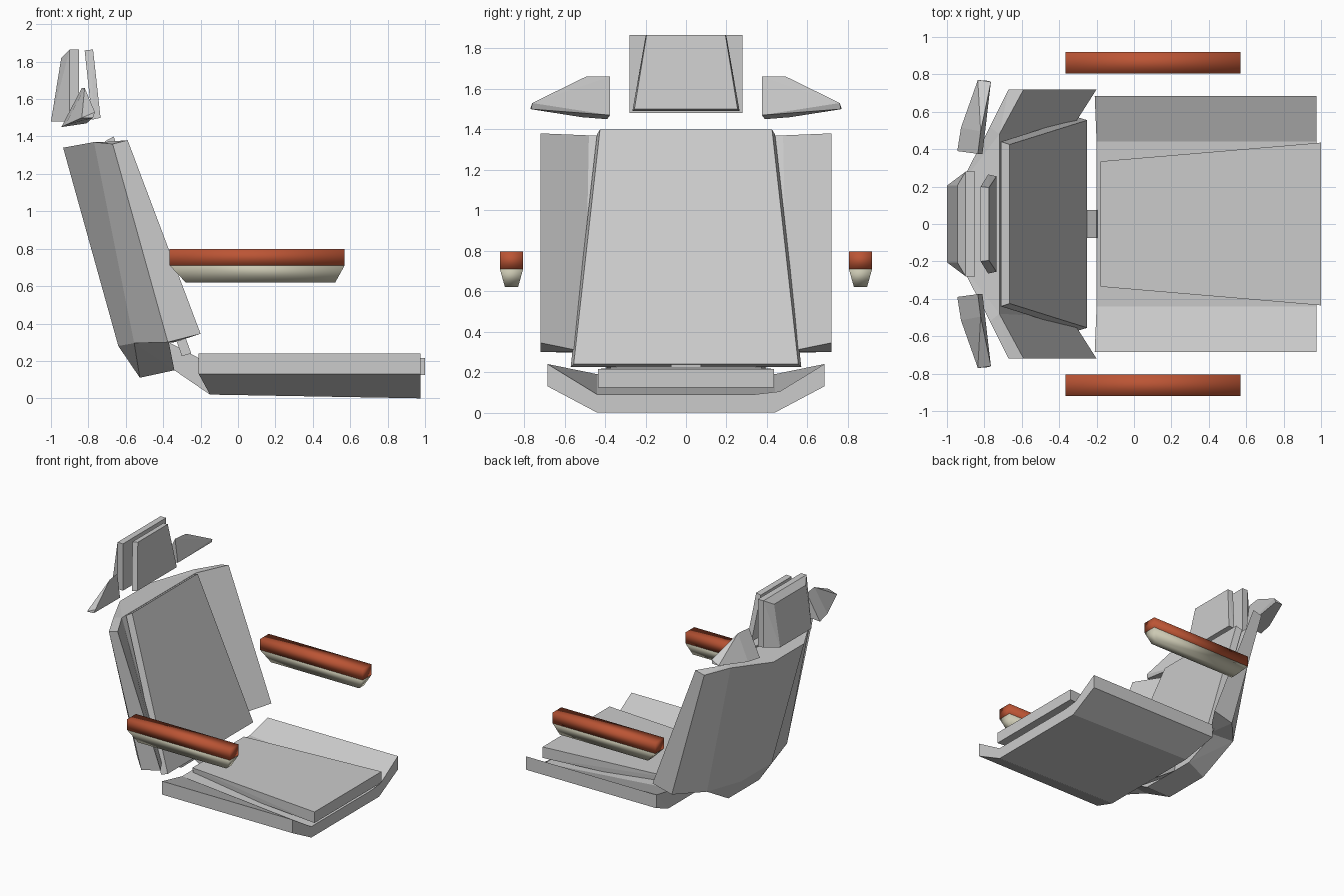
import bpy, bmesh
from math import radians

if "Cube" in bpy.data.objects:
    bpy.data.objects.remove(bpy.data.objects["Cube"])


def material(name, color):
    m = bpy.data.materials.new(name)
    m.diffuse_color = (*color, 1)
    m.use_nodes = True
    m.node_tree.nodes["Principled BSDF"].inputs["Base Color"].default_value = m.diffuse_color
    return m


def finish(name, bm, mat=None, smooth=False):
    bmesh.ops.recalc_face_normals(bm, faces=bm.faces)
    me = bpy.data.meshes.new(name)
    bm.to_mesh(me)
    bm.free()
    if mat:
        me.materials.append(mat)
    for p in me.polygons:
        p.use_smooth = smooth
    ob = bpy.data.objects.new(name, me)
    bpy.context.collection.objects.link(ob)
    return ob


def hull(name, pts, mat=None, smooth=False):
    """Convex solid around a few points."""
    bm = bmesh.new()
    vs = [bm.verts.new(p) for p in pts]
    res = bmesh.ops.convex_hull(bm, input=vs)
    loose = [v for v in bm.verts if not v.link_faces]
    bmesh.ops.delete(bm, geom=loose, context='VERTS')
    bmesh.ops.dissolve_limit(bm, angle_limit=radians(2), verts=bm.verts, edges=bm.edges)
    return finish(name, bm, mat, smooth)


def loft(name, rings):
    """Closed rings joined side to side, capped at both ends."""
    bm = bmesh.new()
    vr = [[bm.verts.new(p) for p in r] for r in rings]
    n = len(vr[0])
    for a, b in zip(vr, vr[1:]):
        for i in range(n):
            j = (i + 1) % n
            bm.faces.new((a[i], a[j], b[j], b[i]))
    caps = [bm.faces.new(vr[0]), bm.faces.new(vr[-1])]
    bmesh.ops.triangulate(bm, faces=caps)
    return finish(name, bm)


def sym(pts):
    """Points plus their copies across y = 0."""
    return pts + [(x, -y, z) for x, y, z in pts]


def ring(half):
    """Closed loop from the +y half, listed from centre to centre."""
    return half + [(x, -y, z) for x, y, z in reversed(half)]


# seat pan: shallow trough, shallower at the back
loft("seat_pan", [
    ring([(-.15, .44, .02), (-.21, .685, .13), (-.21, .685, .24), (-.2, .44, .19)]),
    ring([(.975, .44, 0), (.975, .685, .13), (.975, .685, .24), (.975, .44, .09)]),
])

# seat cushion: thin wedge wider at the front
hull("seat_cushion", sym([
    (-.18, .335, .225), (-.17, .33, .14), (1, .435, .215), (1, .435, .125)]))

# back shell: faceted bowl with forward wings
loft("back_shell", [
    ring([(-.935, .2, 1.34), (-.77, .52, 1.37), (-.67, .72, 1.36),
          (-.59, .72, 1.38), (-.72, .48, 1.37)]),
    ring([(-.64, .2, .28), (-.555, .52, .295), (-.375, .72, .30),
          (-.2, .72, .345), (-.34, .5, .30)]),
])

# rounded-under bottom of the shell
hull("back_shell_base", sym([
    (-.64, .2, .28), (-.555, .52, .295), (-.37, .5, .30),
    (-.525, .2, .11), (-.34, .25, .15)]))

# narrow link between shell and seat pan
hull("seat_link", sym([
    (-.37, .075, .30), (-.2, .075, .21), (-.15, .075, .02), (-.34, .075, .15)]))

# back cushion
hull("back_cushion", sym([
    (-.71, .44, 1.375), (-.665, .425, 1.40), (-.30, .57, .225), (-.25, .555, .24)]))

# headrest: back block and front pad
hull("headrest_shell", sym([
    (-.85, .28, 1.865), (-.85, .28, 1.48), (-.90, .28, 1.865), (-.90, .28, 1.48),
    (-.945, .205, 1.82), (-1, .205, 1.48)]))
hull("headrest_pad", sym([
    (-.82, .2, 1.86), (-.775, .195, 1.865), (-.78, .265, 1.49), (-.735, .255, 1.50)]))

wood = material("wood", (.5, .09, .035))
cream = material("cream", (.6, .58, .45))

for side, s in (("left", 1), ("right", -1)):
    # side wing of the headrest
    ear = [(-.835, .375, 1.66), (-.82, .495, 1.66), (-.765, .76, 1.53), (-.775, .765, 1.50),
           (-.81, .375, 1.47), (-.945, .39, 1.45), (-.925, .515, 1.46), (-.835, .77, 1.50)]
    hull(f"head_wing_{side}", [(x, s * y, z) for x, y, z in ear])
    # armrest top and its tapered underside
    hull(f"armrest_top_{side}", [(x, s * y, z) for x in (-.365, .57)
                                 for y in (.805, .92) for z in (.71, .797)], wood, True)
    hull(f"armrest_under_{side}",
         [(x, s * y, .71) for x in (-.365, .57) for y in (.805, .92)] +
         [(x, s * y, .62) for x in (-.28, .52) for y in (.83, .895)], cream, True)
